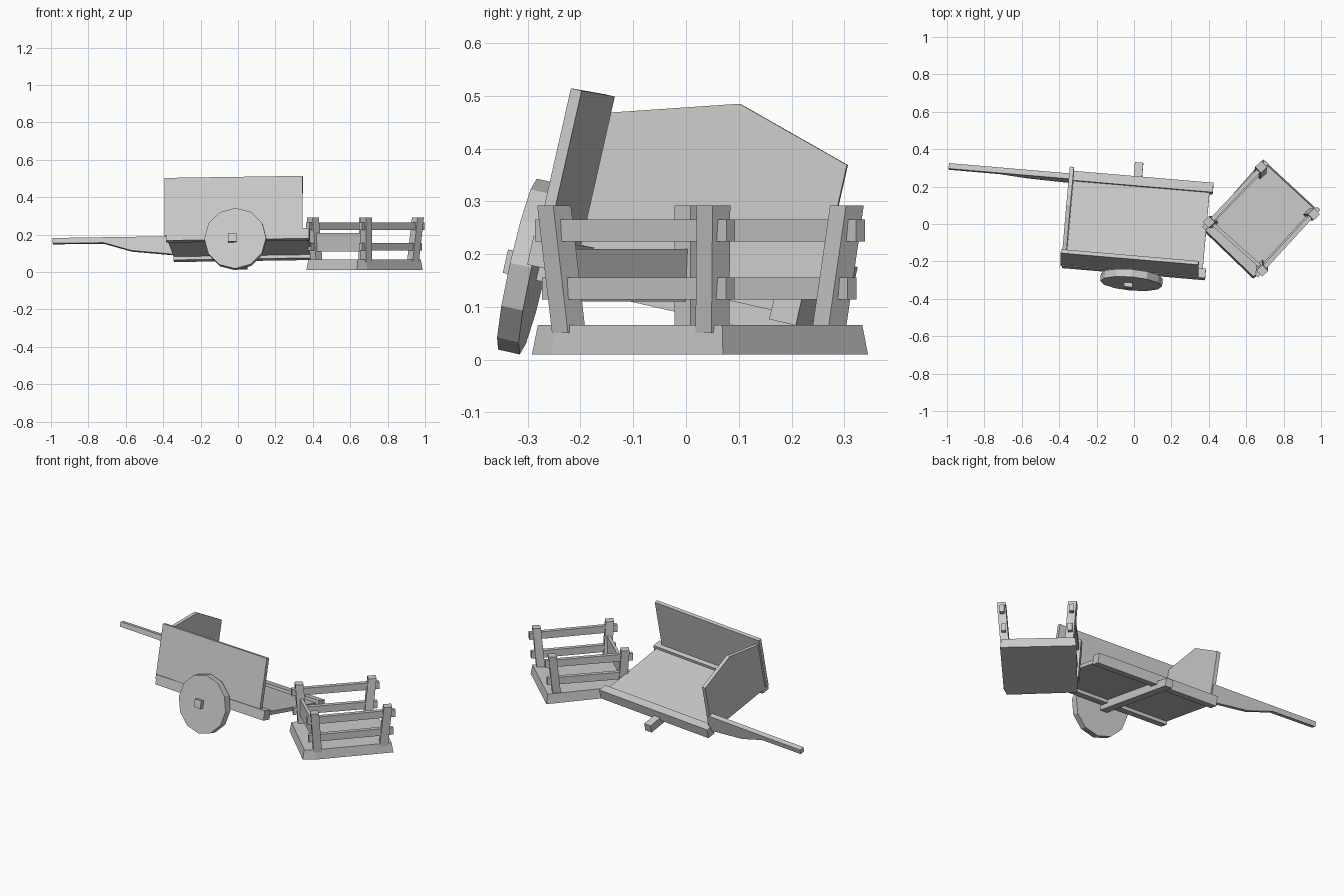
import bpy, bmesh, math
from mathutils import Matrix, Vector

if "Cube" in bpy.data.objects:
    bpy.data.objects.remove(bpy.data.objects["Cube"], do_unlink=True)

wood = bpy.data.materials.new("pale_grey_wood")
wood.use_nodes = True
colour = (0.6, 0.6, 0.6, 1)
wood.diffuse_color = colour
wood.node_tree.nodes["Principled BSDF"].inputs["Base Color"].default_value = colour


def finish(name, bm, matrix=None):
    bmesh.ops.recalc_face_normals(bm, faces=bm.faces)
    mesh = bpy.data.meshes.new(name)
    bm.to_mesh(mesh)
    bm.free()
    mesh.materials.append(wood)
    obj = bpy.data.objects.new(name, mesh)
    bpy.context.collection.objects.link(obj)
    if matrix:
        obj.matrix_world = matrix
    return obj


def prism(name, points, offset, matrix=None):
    """Extrude a flat outline along an offset."""
    bm = bmesh.new()
    face = bm.faces.new([bm.verts.new(p) for p in points])
    new = bmesh.ops.extrude_face_region(bm, geom=[face])["geom"]
    bmesh.ops.translate(bm, vec=offset, verts=[v for v in new if isinstance(v, bmesh.types.BMVert)])
    return finish(name, bm, matrix)


def box(name, x, y, z, matrix=None):
    """Box from (low, high) pairs."""
    outline = [(x[0], y[0], z[0]), (x[1], y[0], z[0]), (x[1], y[1], z[0]), (x[0], y[1], z[0])]
    return prism(name, outline, (0, 0, z[1] - z[0]), matrix)


def beam(name, start, end, width, height):
    """Plank between two points, its height kept upright."""
    start, end = Vector(start), Vector(end)
    along = (end - start).normalized()
    side = Vector((0, 0, 1)).cross(along).normalized() * width / 2
    up = along.cross(side).normalized() * height / 2
    outline = [start + side * a + up * b for a, b in ((-1, -1), (1, -1), (1, 1), (-1, 1))]
    return prism(name, outline, end - start)


# Cart frame: leaning over onto the side that lost its wheel
cart = (Matrix.Translation((0.012, -0.007, 0.144)) @ Matrix.Rotation(-0.085, 4, 'Z')
        @ Matrix.Rotation(-0.015, 4, 'Y') @ Matrix.Rotation(-0.222, 4, 'X'))

# Cart bed and side rails
box("cart_floor", (-0.375, 0.375), (-0.22, 0.22), (-0.01, 0.012), cart)
for name, y in (("front_rail", -0.236), ("back_rail", 0.236)):
    box(name, (-0.377, 0.392), (y - 0.026, y + 0.026), (-0.028, 0.028), cart)

# Upright boards
box("side_board", (-0.385, 0.355), (-0.258, -0.237), (0, 0.316), cart)
gable = [(-0.235, 0), (0.225, 0), (0.225, 0.287), (0, 0.355), (-0.235, 0.285)]
prism("end_board", [(-0.377, y, z) for y, z in gable], (0.022, 0, 0), cart)

# Remaining pulling shaft, tapering to a thin handle
taper = [(-0.36, 0.1), (-1.025, 0.1), (-1.025, 0.072), (-0.75, 0.07), (-0.6, 0.025), (-0.36, 0)]
prism("pulling_shaft", [(x, 0.2, z) for x, z in taper], (0, 0.03, 0), cart)

# Axle and wheel
box("axle", (-0.037, 0.008), (-0.337, 0.347), (-0.055, -0.01), cart)
rim = [(0.166 * math.cos(i * math.pi / 6), -0.314, 0.166 * math.sin(i * math.pi / 6) - 0.033)
       for i in range(12)]
prism("wheel", rim, (0, 0.042, 0), cart)

# Pen base with one clipped corner
corners = [(0.365, -0.03), (0.637, -0.292), (0.69, -0.255), (0.988, 0.07), (0.69, 0.345)]
bm = bmesh.new()
low = [bm.verts.new((x, y, 0.01)) for x, y in corners]
centre = Vector((0.68, 0.03))
high = []
for c in corners:
    p = centre + (Vector(c) - centre) * 0.965
    high.append(bm.verts.new((p.x, p.y, 0.066)))
bm.faces.new(low)
bm.faces.new(high)
for i in range(5):
    j = (i + 1) % 5
    bm.faces.new((low[i], low[j], high[j], high[i]))
finish("pen_base", bm)

# Pen posts, splayed outward
posts = {"left": ((0.42, 0.01), (0.4, 0.01)), "near": ((0.685, -0.222), (0.685, -0.25)),
         "right": ((0.935, 0.05), (0.962, 0.052)), "far": ((0.675, 0.27), (0.68, 0.305))}
angles = [math.radians(42 + 90 * k) for k in range(4)]
for name, (foot, head) in posts.items():
    ring = [(foot[0] + 0.032 * math.cos(a + math.pi / 4), foot[1] + 0.032 * math.sin(a + math.pi / 4), 0.05)
            for a in angles]
    prism(name + "_post", ring, (head[0] - foot[0], head[1] - foot[1], 0.242))


def post_at(name, z):
    foot, head = (Vector(p) for p in posts[name])
    p = foot.lerp(head, (z - 0.05) / 0.242)
    return Vector((p.x, p.y, z))


# Pen rails poking through the posts, and one wide board joining them
for a, b in (("left", "far"), ("near", "right")):
    for level, z in (("lower", 0.135), ("upper", 0.245)):
        start, end = post_at(a, z), post_at(b, z)
        over = (end - start).normalized() * 0.045
        beam(f"{a}_{level}_rail", start - over, end + over, 0.024, 0.042)
beam("wide_board", post_at("left", 0.16), post_at("near", 0.16), 0.018, 0.1)
